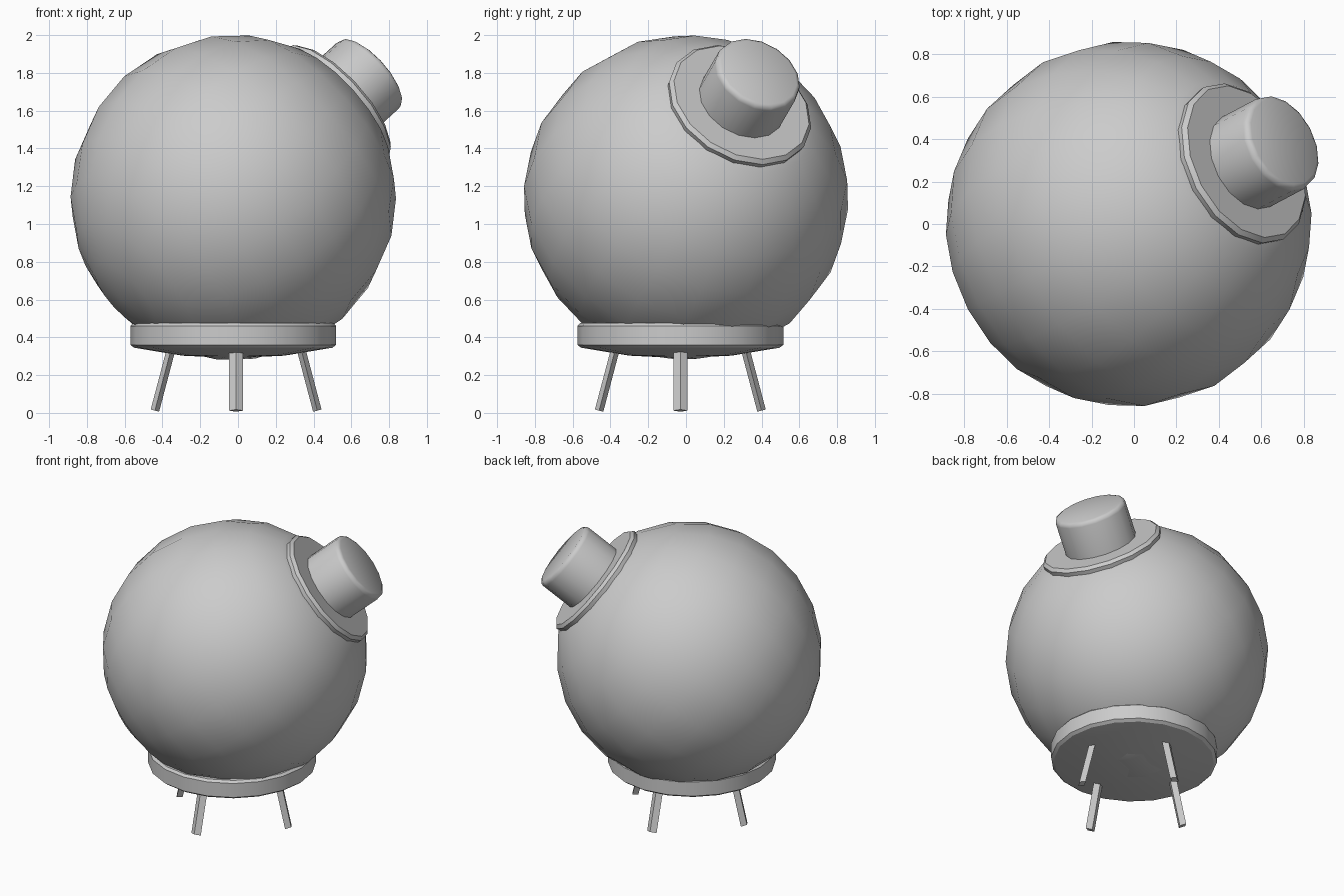
import bpy, math
from mathutils import Vector, Matrix

if "Cube" in bpy.data.objects:
    bpy.data.objects.remove(bpy.data.objects["Cube"])

grey = bpy.data.materials.new("plain grey")
grey.use_nodes = True
colour = (0.6, 0.6, 0.6, 1)
grey.diffuse_color = colour
grey.node_tree.nodes["Principled BSDF"].inputs["Base Color"].default_value = colour


def lathe(name, profile, sides, origin, axis=(0, 0, 1), angle=35, turn=0):
    """Spin a (radius, height) profile around an axis, closing points at radius zero."""
    verts, rings, faces = [], [], []
    for r, h in profile:
        count = sides if r > 0 else 1
        start = len(verts)
        rings.append([start + i % count for i in range(sides)])
        for i in range(count):
            a = turn + math.tau * i / sides
            verts.append((r * math.cos(a), r * math.sin(a), h))
    for low, high in zip(rings, rings[1:]):
        for i in range(sides):
            j = (i + 1) % sides
            faces.append(list(dict.fromkeys((low[i], low[j], high[j], high[i]))))
    mesh = bpy.data.meshes.new(name)
    mesh.from_pydata(verts, [], faces)
    mesh.materials.append(grey)
    obj = bpy.data.objects.new(name, mesh)
    bpy.context.collection.objects.link(obj)
    rotation = Vector(axis).to_track_quat('Z', 'Y').to_matrix().to_4x4()
    obj.matrix_world = Matrix.Translation(origin) @ rotation
    bpy.ops.object.select_all(action='DESELECT')
    obj.select_set(True)
    bpy.context.view_layer.objects.active = obj
    bpy.ops.object.shade_smooth_by_angle(angle=math.radians(angle))
    return obj


centre = Vector((-0.025, 0, 1.14))
neck_axis = Vector((0.69, 0.365, 0.625)).normalized()

# Round body, its pole aligned with the neck and left open under the collar
radius, steps = 0.863, 12
arc = [(0, -radius)]
for k in range(1, steps - 1):
    t = math.pi * k / steps
    arc.append((radius * math.sin(t), -radius * math.cos(t)))
arc.append((0.36, 0.77))
lathe("round_body", arc, 20, centre, neck_axis, 60)

# Flat collar and its stopper
lathe("neck_collar", [(0.36, 0.74), (0.4, 0.755), (0.405, 0.785), (0.385, 0.805), (0, 0.805)],
      16, centre, neck_axis, 25)
lathe("stopper", [(0, 0.76), (0.24, 0.76), (0.24, 1.03), (0.235, 1.05), (0.215, 1.06), (0, 1.06)],
      16, centre, neck_axis, 50)

# Shallow base dish with an open rim
base = Vector((-0.025, -0.03, 0))
lathe("base_dish", [(0, 0.29), (0.27, 0.303), (0.525, 0.345), (0.545, 0.36), (0.545, 0.46),
                    (0.53, 0.475), (0.49, 0.475), (0.47, 0.42), (0, 0.38)], 20, base, angle=25)

# Four splayed legs with a narrow diamond section
for side, name in enumerate(("left", "back", "right", "front")):
    a = side * math.pi / 2
    out = Vector((math.cos(a), math.sin(a), 0))
    foot = base + Vector((0.015, 0, 0)) + out * 0.43 + Vector((0, 0, 0.012))
    top = foot - out * 0.082 + Vector((0, 0, 0.31))
    up = top - foot
    leg = lathe(name + "_leg", [(0, 0), (1, 0), (1, up.length), (0, up.length)], 4, foot, angle=20)
    tangent = Vector((-out.y, out.x, 0))
    lean = tangent.cross(up).normalized()
    frame = Matrix((lean * 0.023, tangent * 0.037, up.normalized())).transposed()
    leg.matrix_world = Matrix.Translation(foot) @ frame.to_4x4()
